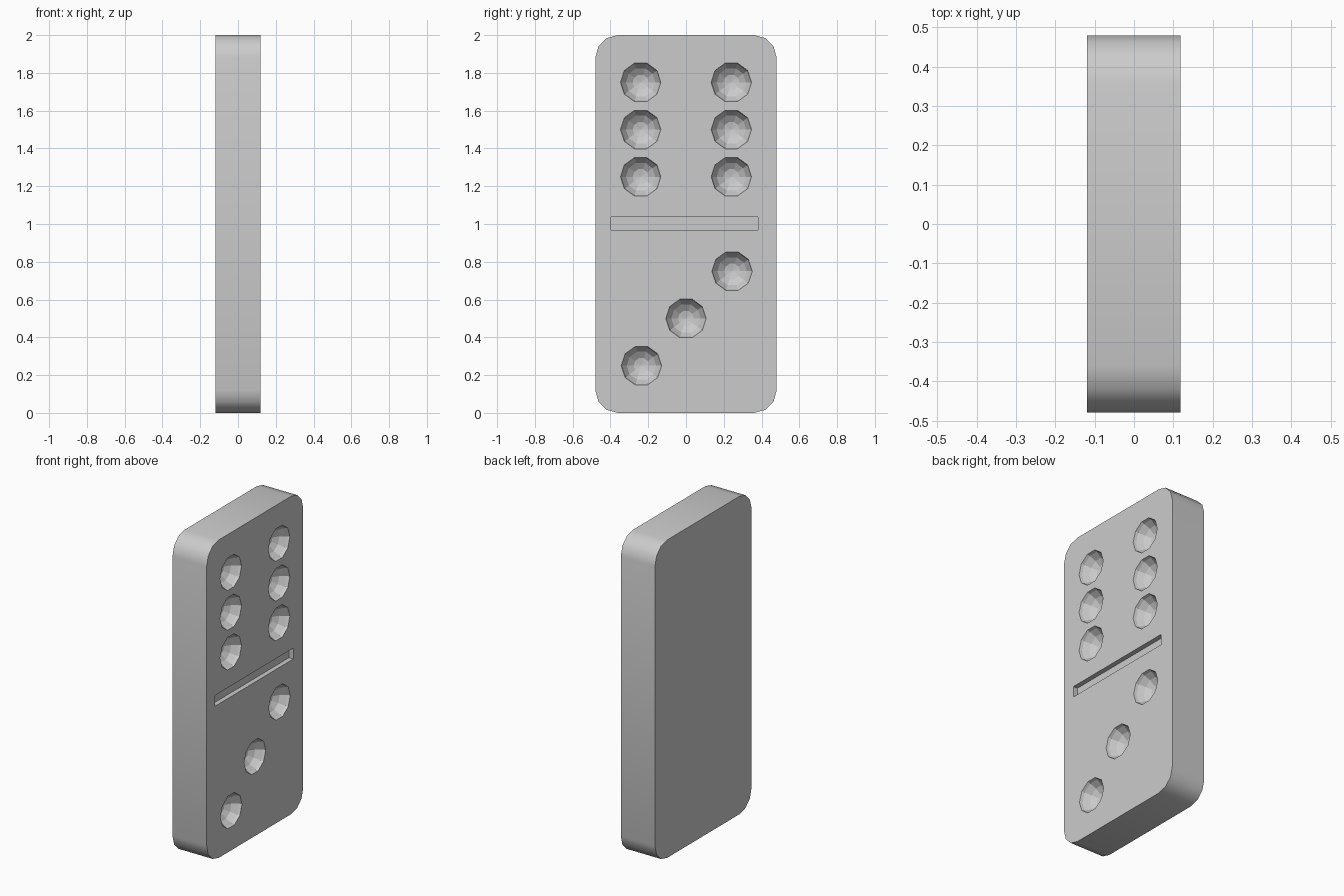
import bpy, bmesh, math

if "Cube" in bpy.data.objects:
    bpy.data.objects.remove(bpy.data.objects["Cube"])

HALF_W, HEIGHT, FRONT_X, BACK_X = 0.48, 2.0, 0.118, -0.12
CORNER, STEPS = 0.12, 3


def make_object(name, bm):
    bmesh.ops.recalc_face_normals(bm, faces=bm.faces[:])
    mesh = bpy.data.meshes.new(name)
    bm.to_mesh(mesh)
    bm.free()
    obj = bpy.data.objects.new(name, mesh)
    bpy.context.collection.objects.link(obj)
    return obj


# Tile body: rounded rectangle in the YZ plane, extruded along X
outline = []
for k, (sy, sz) in enumerate([(1, 1), (-1, 1), (-1, -1), (1, -1)]):
    cy = sy * (HALF_W - CORNER)
    cz = HEIGHT / 2 + sz * (HEIGHT / 2 - CORNER)
    for i in range(STEPS + 1):
        a = math.pi / 2 * (k + i / STEPS)
        outline.append((cy + CORNER * math.cos(a), cz + CORNER * math.sin(a)))

bm = bmesh.new()
back = [bm.verts.new((BACK_X, y, z)) for y, z in outline]
front = [bm.verts.new((FRONT_X, y, z)) for y, z in outline]
caps = [bm.faces.new(back), bm.faces.new(front)]
n = len(outline)
for i in range(n):
    j = (i + 1) % n
    bm.faces.new((back[i], back[j], front[j], front[i])).smooth = True
for cap in caps:
    for e in cap.edges:
        e.smooth = False
tile = make_object("domino_tile", bm)


# Cutter for the pips and divider
bm = bmesh.new()


def add_pip(y0, z0, segments=10, radius=0.107, depth=0.085):
    """Faceted bowl, extended slightly in front of the face."""
    ball = (radius ** 2 + depth ** 2) / (2 * depth)
    centre = FRONT_X + ball - depth
    profile = [(centre - ball * math.cos(math.radians(t)),
                ball * math.sin(math.radians(t))) for t in (22.5, 45, 67.5)]
    profile += [(FRONT_X, radius), (FRONT_X + 0.03, radius + 0.002)]
    rings = [[bm.verts.new((x, y0 + r * math.cos(2 * math.pi * i / segments),
                            z0 + r * math.sin(2 * math.pi * i / segments)))
              for i in range(segments)] for x, r in profile]
    pole = bm.verts.new((FRONT_X - depth, y0, z0))
    for i in range(segments):
        j = (i + 1) % segments
        bm.faces.new((pole, rings[0][i], rings[0][j]))
        for a, b in zip(rings, rings[1:]):
            bm.faces.new((a[i], b[i], b[j], a[j]))
    bm.faces.new(rings[-1])


# Six pips above, three on a diagonal below
for z in (1.25, 1.5, 1.75):
    for y in (-0.24, 0.24):
        add_pip(y, z)
for y, z in ((0.244, 0.75), (0.0, 0.5), (-0.236, 0.25)):
    add_pip(y, z)

# Divider groove
groove = bmesh.ops.create_cube(bm, size=1)["verts"]
bmesh.ops.scale(bm, vec=(0.06, 0.78, 0.068), verts=groove)
bmesh.ops.translate(bm, vec=(FRONT_X, -0.008, 1.002), verts=groove)

cutter = make_object("pip_and_divider_cutter", bm)
cutter.hide_render = True

# Carve the tile, then discard the cutter
mod = tile.modifiers.new("carve", "BOOLEAN")
mod.operation = "DIFFERENCE"
mod.solver = "EXACT"
mod.object = cutter
bpy.context.view_layer.objects.active = tile
tile.select_set(True)
bpy.ops.object.modifier_apply(modifier=mod.name)
bpy.data.objects.remove(cutter)
